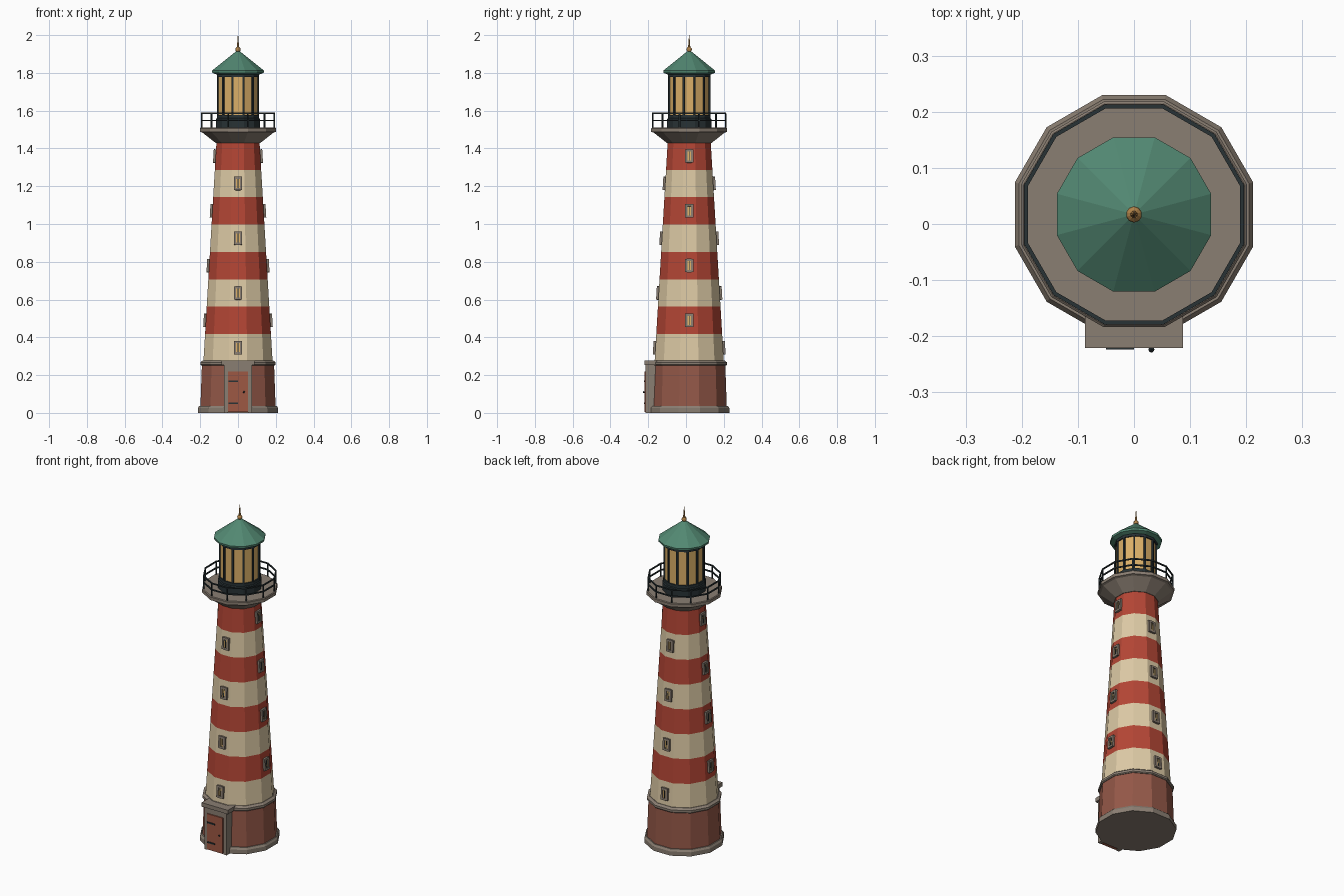
import bpy, bmesh, math
from mathutils import Matrix, Vector

if "Cube" in bpy.data.objects:
    bpy.data.objects.remove(bpy.data.objects["Cube"])

CY = 0.017                      # tower axis offset in y
SIDES = 12
K = 1 / math.cos(math.pi / SIDES)   # apothem -> corner radius


def material(name, rgb):
    lin = [((c / 255 + 0.055) / 1.055) ** 2.4 for c in rgb]
    m = bpy.data.materials.new(name)
    m.diffuse_color = (*lin, 1)
    m.use_nodes = True
    m.node_tree.nodes["Principled BSDF"].inputs["Base Color"].default_value = m.diffuse_color
    return m


red = material("red paint", (180, 70, 53))
cream = material("cream paint", (221, 202, 165))
brick = material("brick", (148, 88, 72))
stone = material("stone", (138, 126, 114))
green = material("green roof", (82, 136, 114))
iron = material("dark iron", (40, 50, 53))
amber = material("amber glass", (220, 176, 104))
wood = material("door wood", (158, 88, 68))
brass = material("brass", (178, 132, 74))


def finish(name, bm, mats):
    bmesh.ops.recalc_face_normals(bm, faces=bm.faces)
    me = bpy.data.meshes.new(name)
    bm.to_mesh(me)
    bm.free()
    for m in mats:
        me.materials.append(m)
    ob = bpy.data.objects.new(name, me)
    bpy.context.collection.objects.link(ob)
    return ob


def lathe(name, profile, mats, rule=None, sides=SIDES, closed=False):
    """Turn (apothem, z) points around the tower axis; rule(level) picks a material."""
    bm = bmesh.new()
    k = 1 / math.cos(math.pi / sides)
    rings = []
    for r, z in profile:
        rings.append([bm.verts.new((r * k * math.cos((i + .5) * math.tau / sides),
                                    CY + r * k * math.sin((i + .5) * math.tau / sides), z))
                      for i in range(sides)])
    if closed:
        rings.append(rings[0])
    for lv, (a, b) in enumerate(zip(rings, rings[1:])):
        for i in range(sides):
            j = (i + 1) % sides
            f = bm.faces.new((a[i], a[j], b[j], b[i]))
            f.material_index = rule(lv) if rule else 0
    if not closed:
        bm.faces.new(rings[0][::-1])
        bm.faces.new(rings[-1])
    return finish(name, bm, mats)


def add_box(bm, lo, hi, mat=0, matrix=Matrix()):
    lo, hi = Vector(lo), Vector(hi)
    m = matrix @ Matrix.Translation((lo + hi) / 2) @ Matrix.Diagonal((*(hi - lo), 1))
    for v in bmesh.ops.create_cube(bm, size=1, matrix=m)["verts"]:
        for f in v.link_faces:
            f.material_index = mat


def box(name, lo, hi, mat):
    bm = bmesh.new()
    add_box(bm, lo, hi)
    return finish(name, bm, [mat])


# Base: plinth, brick wall and stone band
lathe("plinth", [(.2125, 0), (.2125, .025), (.205, .037)], [stone])
lathe("base_wall", [(.199, .03), (.191, .255)], [brick])
lathe("base_band", [(.194, .25), (.199, .255), (.199, .268), (.186, .278)], [stone])

# Striped shaft
Z0, Z1, R0, R1, BANDS = .272, 1.432, .183, .114, 8


def wall(z):
    return R0 + (R1 - R0) * (z - Z0) / (Z1 - Z0)


band = (Z1 - Z0) / BANDS
lathe("striped_shaft", [(wall(Z0 + i * band), Z0 + i * band) for i in range(BANDS + 1)],
      [cream, red], lambda lv: lv % 2)

# Windows: front and back on cream bands, left and right on red bands
tilt = math.atan2(R0 - R1, Z1 - Z0)
for i in range(BANDS):
    z = Z0 + (i + .5) * band
    for s in range(2):
        turn = Matrix.Rotation(math.pi * s + (math.pi / 2 if i % 2 else 0), 4, "Z")
        place = (Matrix.Translation((0, CY, 0)) @ turn @
                 Matrix.Translation((0, -wall(z), z)) @ Matrix.Rotation(-tilt, 4, "X"))
        bm = bmesh.new()
        for x in (-.016, .016):
            add_box(bm, (x - .006, -.012, -.035), (x + .006, .01, .035), 0, place)
        for zz in (-.03, .03):
            add_box(bm, (-.012, -.012, zz - .006), (.012, .01, zz + .006), 0, place)
        add_box(bm, (-.011, -.007, -.026), (.011, .01, .026), 1, place)
        add_box(bm, (-.002, -.010, -.026), (.002, 0, .026), 2, place)
        finish(f"window_{i}_{s}", bm, [stone, amber, iron])

# Doorway: jambs, lintel, door leaf, strap hinges and knob
for side, s in (("left", -1), ("right", 1)):
    a, b = sorted((s * .053, s * .074))
    box(f"door_jamb_{side}", (a, -.214, 0), (b, -.15, .255), stone)
box("door_header", (-.053, -.214, .22), (.053, -.15, .255), stone)
box("door_lintel", (-.0875, -.221, .253), (.0875, -.15, .277), stone)
box("door_leaf", (-.052, -.219, .005), (.052, -.17, .219), wood)
for n, z in enumerate((.05, .168)):
    box(f"door_hinge_{n}", (-.05, -.2235, z - .004), (.0, -.217, z + .004), iron)
bm = bmesh.new()
bmesh.ops.create_icosphere(bm, subdivisions=1, radius=.006,
                           matrix=Matrix.Translation((.031, -.2235, .11)))
finish("door_knob", bm, [iron])

# Gallery
lathe("gallery", [(.117, 1.428), (.188, 1.484), (.201, 1.488), (.201, 1.506), (.197, 1.51)],
      [stone])
for nm, z in (("mid", 1.548), ("top", 1.586)):
    t = .0035
    lathe(f"railing_{nm}", [(.189, z - t), (.196, z - t), (.196, z + t), (.189, z + t)],
          [iron], closed=True)


def posts(name, apothem, half, z0, z1):
    bm = bmesh.new()
    for i in range(SIDES):
        m = Matrix.Translation((0, CY, 0)) @ Matrix.Rotation((i + .5) * math.tau / SIDES, 4, "Z")
        c = apothem * K
        add_box(bm, (c - half, -half, z0), (c + half, half, z1), 0, m)
    return finish(name, bm, [iron])


posts("railing_posts", .1925, .0035, 1.505, 1.586)

# Lantern room
lathe("lantern_base", [(.117, 1.505), (.117, 1.556), (.112, 1.56), (.112, 1.577)], [iron])
lathe("lantern_glass", [(.105, 1.575), (.105, 1.785)], [amber])
posts("lantern_bars", .106, .005, 1.575, 1.787)
lathe("lantern_ring", [(.112, 1.778), (.112, 1.796)], [iron])

# Roof and finial
lathe("roof", [(.115, 1.792), (.136, 1.8), (.1375, 1.812), (.008, 1.916)], [green])
bm = bmesh.new()
bmesh.ops.create_uvsphere(bm, u_segments=10, v_segments=6, radius=.0145,
                          matrix=Matrix.Translation((0, CY, 1.924)))
finish("finial_ball", bm, [brass])
lathe("finial_spike", [(.0065, 1.93), (.0045, 1.955), (.001, 2.0)], [brass], sides=8)
